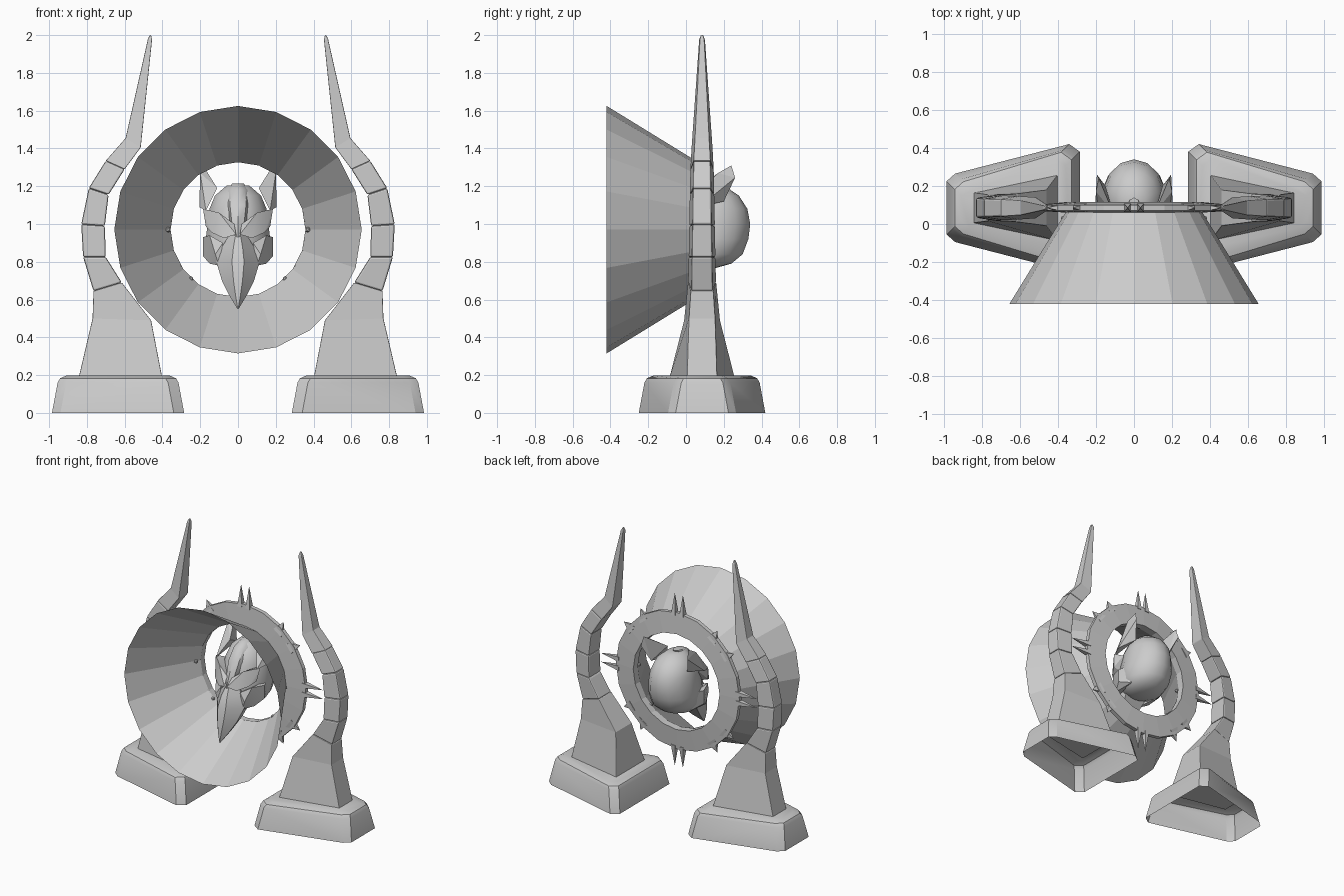
import bpy, bmesh, math
from mathutils import Vector, Matrix

if "Cube" in bpy.data.objects:
    bpy.data.objects.remove(bpy.data.objects["Cube"])

YC = 0.085   # depth centre of pillars and ring
ZC = 0.97    # height of ring centre


def finish(name, bm, mirror=False, bevel=0, smooth=None, subsurf=0):
    bmesh.ops.recalc_face_normals(bm, faces=bm.faces)
    me = bpy.data.meshes.new(name)
    bm.to_mesh(me)
    bm.free()
    ob = bpy.data.objects.new(name, me)
    bpy.context.collection.objects.link(ob)
    if bevel:
        m = ob.modifiers.new("bevel", 'BEVEL')
        m.width, m.segments, m.limit_method = bevel, 2, 'ANGLE'
    if subsurf:
        m = ob.modifiers.new("subsurf", 'SUBSURF')
        m.levels = m.render_levels = subsurf
    if mirror:
        m = ob.modifiers.new("mirror", 'MIRROR')
        m.use_mirror_merge = False
    if smooth:
        bpy.ops.object.select_all(action='DESELECT')
        bpy.context.view_layer.objects.active = ob
        ob.select_set(True)
        bpy.ops.object.shade_smooth_by_angle(angle=math.radians(smooth))
    return ob


def loft(name, rings, cap0=True, cap1=True, closed=False, **kw):
    bm = bmesh.new()
    vs = [[bm.verts.new(p) for p in r] for r in rings]
    n = len(vs[0])
    pairs = list(zip(vs, vs[1:])) + ([(vs[-1], vs[0])] if closed else [])
    for a, b in pairs:
        for i in range(n):
            j = (i + 1) % n
            bm.faces.new((a[i], a[j], b[j], b[i]))
    if cap0 and not closed:
        bm.faces.new(vs[0])
    if cap1 and not closed:
        bm.faces.new(vs[-1])
    return finish(name, bm, **kw)


def hull(name, pts, **kw):
    bm = bmesh.new()
    for p in pts:
        bm.verts.new(p)
    bmesh.ops.convex_hull(bm, input=bm.verts)
    return finish(name, bm, **kw)


def circle(r, y, n=20):
    return [(r * math.sin(math.tau * i / n), y, ZC + r * math.cos(math.tau * i / n))
            for i in range(n)]


def bar(xi, zi, hi, xo, zo, ho):
    """Four-point section: inner edge and outer edge with their half depths."""
    return [(xi, YC - hi, zi), (xo, YC - ho, zo), (xo, YC + ho, zo), (xi, YC + hi, zi)]


# Bases: hollow plinths with chamfered corners and rounded shoulder
def base_ring(d, z):
    half = [(0.285 + d, 0.295 - d), (0.34 + d, 0.335 - d), (0.94 - d, 0.18 - d), (0.985 - d, 0.14 - d)]
    return [(x, YC + y, z) for x, y in half] + [(x, YC - y, z) for x, y in reversed(half)]


loft("base", [base_ring(0, 0), base_ring(0.03, 0.16), base_ring(0.043, 0.183),
              base_ring(0.075, 0.197)], cap0=False, mirror=True, smooth=25)

# Pillars: tapered feet
loft("pillar", [bar(0.40, 0.18, 0.175, 0.845, 0.18, 0.08),
                bar(0.46, 0.49, 0.095, 0.77, 0.50, 0.07),
                bar(0.615, 0.69, 0.075, 0.765, 0.645, 0.06)], mirror=True, bevel=0.004)

# Curved column blocks
cuts = [(0.615, 0.69, 0.765, 0.645), (0.70, 0.825, 0.82, 0.825), (0.705, 0.99, 0.83, 0.998),
        (0.685, 1.155, 0.79, 1.19), (0.60, 1.29, 0.70, 1.335)]
for k, (a, b) in enumerate(zip(cuts, cuts[1:])):
    h0, h1 = 0.075 - 0.003 * k, 0.072 - 0.003 * k
    loft(f"column_block_{k + 1}", [bar(a[0], a[1], h0, a[2], a[3], h0 - 0.018),
                                   bar(b[0], b[1], h1, b[2], b[3], h1 - 0.018)],
         mirror=True, bevel=0.009)

# Horn tips
loft("horn", [bar(0.60, 1.29, 0.062, 0.70, 1.335, 0.045),
              bar(0.515, 1.405, 0.056, 0.595, 1.455, 0.038),
              bar(0.455, 1.975, 0.016, 0.478, 1.975, 0.012),
              bar(0.460, 2.0, 0.006, 0.468, 2.0, 0.006)], mirror=True, bevel=0.004)

# Funnel: open twenty-sided cone
loft("funnel", [circle(0.655, -0.42), circle(0.357, 0.065)], cap0=False, cap1=False)

# Flat ring behind the funnel
loft("ring", [circle(0.36, 0.06), circle(0.515, 0.07), circle(0.515, 0.10), circle(0.36, 0.115)],
     closed=True)


# Ring spikes: slim pairs at the quarters, stubby points on the diagonals
def spike(name, deg, r0, r1, w, lean=0):
    a = math.radians(deg)
    out = Vector((math.sin(a), 0, math.cos(a)))
    side = Vector((math.cos(a), 0, -math.sin(a)))
    c = Vector((0, YC, ZC))
    pts = [c + out * r0 + side * s * w + Vector((0, t * 0.022, 0)) for s in (-1, 1) for t in (-1, 1)]
    hull(name, pts + [c + out * r1 + side * lean])


for q in range(4):
    for s in (-1, 1):
        spike("ring_spike", q * 90 + s * 4, 0.49, 0.652, 0.018, -s * 0.012)
        spike("ring_stub", q * 90 + 45 + s * 8, 0.47, 0.56, 0.04, s * 0.02)


# Head: skull built from horizontal sections
def section(w, y0, y1, z, n=14):
    m, d = (y0 + y1) / 2, (y1 - y0) / 2
    return [(w * math.sin(math.tau * i / n), m - d * math.cos(math.tau * i / n), z) for i in range(n)]


loft("skull", [section(*s) for s in (
    (0.07, 0.02, 0.15, 0.765), (0.135, -0.04, 0.24, 0.79), (0.165, -0.07, 0.30, 0.84),
    (0.175, -0.08, 0.33, 0.92), (0.165, -0.07, 0.34, 1.0), (0.155, -0.05, 0.325, 1.08),
    (0.125, -0.01, 0.28, 1.15), (0.06, 0.05, 0.20, 1.205))], smooth=50)

# Forehead crest
loft("crest", [section(*s, n=8) for s in (
    (0.025, -0.14, 0.0, 0.93), (0.045, -0.11, 0.0, 1.0), (0.06, -0.07, 0.05, 1.1),
    (0.055, -0.01, 0.12, 1.18), (0.03, 0.05, 0.14, 1.215))], smooth=40)


# Beak: ridged, hooked down to a point
def beak_ring(w, yf, yb, z):
    r = w * 0.28
    return [(-r, yf, z), (r, yf, z), (w, (yf + yb) / 2, z), (w * 0.8, yb, z),
            (-w * 0.8, yb, z), (-w, (yf + yb) / 2, z)]


loft("beak", [beak_ring(*s) for s in (
    (0.04, -0.12, 0.0, 0.95), (0.085, -0.165, 0.0, 0.88), (0.115, -0.195, 0.03, 0.80),
    (0.085, -0.21, -0.05, 0.70), (0.045, -0.22, -0.13, 0.62), (0.003, -0.22, -0.21, 0.55))],
    smooth=30)

# Brows, cheeks and ears
hull("brow", [(0.01, -0.15, 0.945), (0.02, -0.10, 1.0), (0.075, -0.125, 0.925), (0.10, -0.08, 1.06),
              (0.14, -0.075, 0.955), (0.17, -0.02, 0.985), (0.185, 0.0, 1.08), (0.09, 0.0, 0.96),
              (0.14, 0.05, 1.06)], mirror=True, smooth=30)
hull("cheek", [(0.08, -0.09, 0.90), (0.15, -0.05, 0.94), (0.185, 0.05, 0.93), (0.185, 0.05, 0.83),
               (0.15, -0.02, 0.79), (0.10, -0.09, 0.78), (0.14, 0.14, 0.80), (0.15, 0.15, 0.93),
               (0.12, -0.095, 0.84)], mirror=True, smooth=30)
hull("ear", [(0.205, 0.07, 1.09), (0.17, -0.02, 1.07), (0.11, 0.06, 1.19), (0.20, 0.17, 1.27),
             (0.185, 0.24, 1.31), (0.195, 0.26, 1.245), (0.15, 0.20, 1.12)], mirror=True)

# Small rivets showing inside the funnel
for sx, z, y in ((0.25, 0.71, 0.06), (0.37, 0.97, 0.03)):
    bm = bmesh.new()
    bmesh.ops.create_icosphere(bm, subdivisions=1, radius=0.015, matrix=Matrix.Translation((sx, y, z)))
    finish("rivet", bm, mirror=True)
